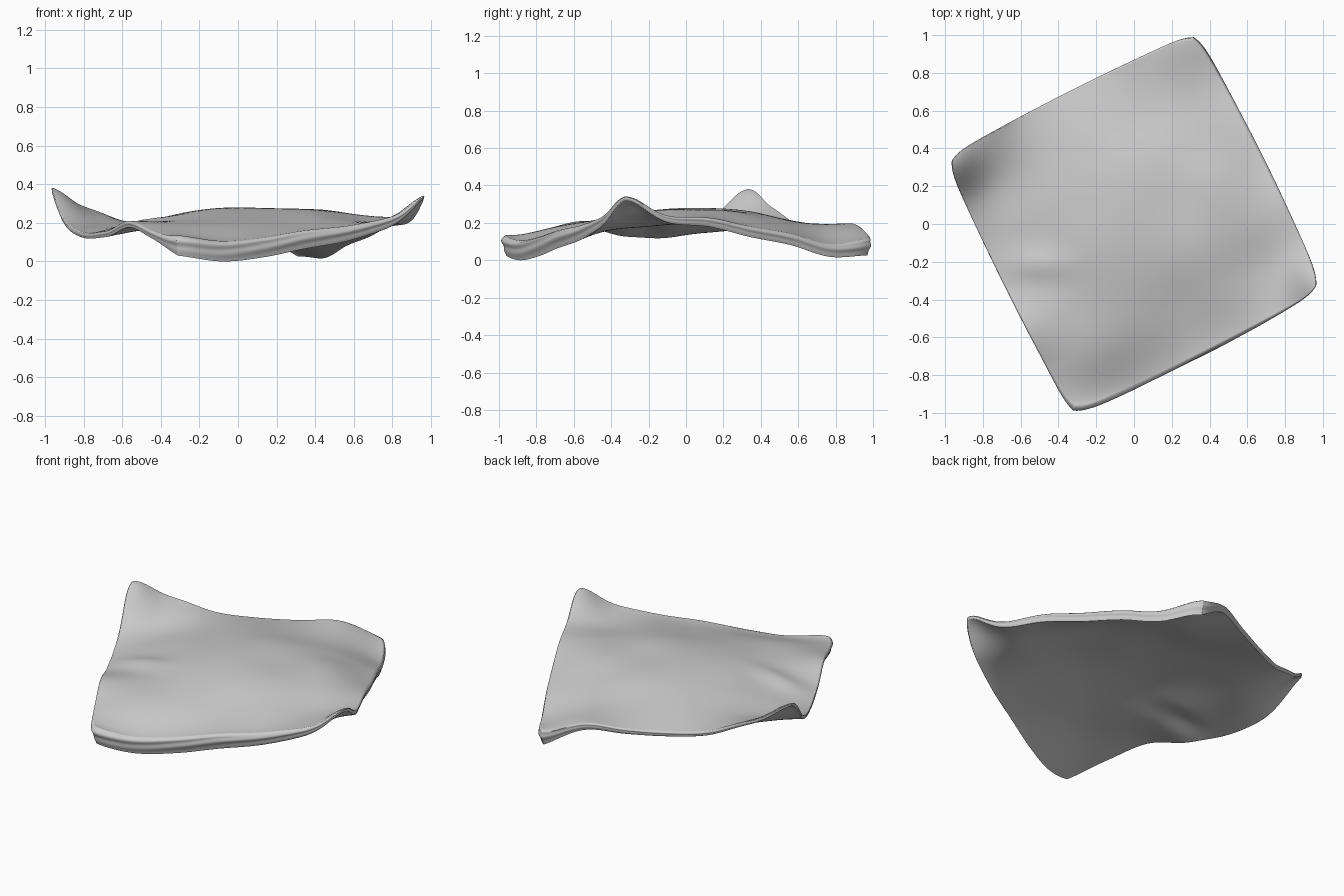
import bpy
import bmesh
import math
from mathutils import Vector

cube = bpy.data.objects.get("Cube")
if cube:
    bpy.data.objects.remove(cube, do_unlink=True)

# Height of the draped cloth in hundredths, from the back edge to the front edge
HEIGHTS = [
    [25, 26, 19, 17, 17, 18, 8],
    [18, 18, 20, 22, 20, 17, 6],
    [14, 18, 23, 26, 25, 21, 12],
    [15, 19, 25, 27, 26, 25, 16],
    [20, 20, 23, 25, 26, 24, 21],
    [15, 17, 18, 19, 21, 20, 22],
    [9, 6, 8, 12, 15, 20, 25],
]
SIDE_U = Vector((1.31, 0.655, 0))
SIDE_V = Vector((0.67, -1.335, 0))
CELLS = 72


def spline(values, t):
    """Smooth curve through evenly spaced values, t from 0 to 1."""
    last = len(values) - 1
    i = min(int(t * last), last - 1)
    f = t * last - i
    b, c = values[i], values[i + 1]
    a = values[i - 1] if i > 0 else 2 * b - c
    d = values[i + 2] if i + 2 <= last else 2 * c - b
    return b + f / 2 * (c - a + f * (2 * a - 5 * b + 4 * c - d + f * (3 * (b - c) + d - a)))


def bump(p, x, y, wide, deep):
    return math.exp(-((p.x - x) / wide) ** 2 - ((p.y - y) / deep) ** 2)


def cloth_point(u, v):
    """Middle surface of the cushion, with soft corners and bowed sides."""
    s, t = 2 * u - 1, 2 * v - 1
    a = s * (1.01 + 0.02 * (1 - t * t) - 0.04 * abs(t) ** 14)
    b = t * (1.01 + 0.02 * (1 - s * s) - 0.04 * abs(s) ** 14)
    p = (SIDE_U * a + SIDE_V * b) / 2
    p.z = spline([spline(row, u) for row in HEIGHTS], v) / 100
    # Curled-up corners and a small pinched fold
    p.z += 0.13 * bump(p, -0.97, 0.32, 0.15, 0.16)
    p.z += 0.09 * bump(p, 0.97, -0.32, 0.13, 0.15)
    p.z += 0.025 * bump(p, -0.5, -0.22, 0.17, 0.08)
    return p


def half_thickness(u, v):
    """Thin cloth, fuller along the front edge, left edge and back corner."""
    curled = max((1 - u) * (1 - v), u * v) ** 3
    front = v ** 14 * (1 - u ** 3)
    left = u ** 14 * (1 - v ** 3)
    back_corner = (u * (1 - v)) ** 8
    return 0.017 - 0.008 * curled + 0.036 * front + 0.014 * left + 0.016 * back_corner


# Cushion: upper and lower cloth layers, with finer cells near the rim
bm = bmesh.new()
steps = [0.5 - 0.5 * math.cos(math.pi * i / CELLS) for i in range(CELLS + 1)]
layers = []
for side in (1, -1):
    layers.append([[bm.verts.new(cloth_point(u, v) + Vector((0, 0, side * half_thickness(u, v))))
                    for u in steps] for v in steps])
for layer in layers:
    for j in range(CELLS):
        for i in range(CELLS):
            bm.faces.new((layer[j][i], layer[j][i + 1], layer[j + 1][i + 1], layer[j + 1][i]))

# Side wall: a rolled, lightly rippled band around the rim
n = CELLS
loop = ([(0, i) for i in range(n)] + [(j, n) for j in range(n)]
        + [(n, n - i) for i in range(n)] + [(n - j, 0) for j in range(n)])
rings = []
for k in range(11):
    f = k / 10
    ring = []
    for j, i in loop:
        top, low = layers[0][j][i], layers[1][j][i]
        if k in (0, 10):
            ring.append(low if k else top)
            continue
        p = top.co.lerp(low.co, f)
        depth = (top.co - low.co).length
        out = Vector((p.x, p.y, 0)).normalized()
        ripple = 0.05 * math.sin(12 * f + 6 * p.x)
        ring.append(bm.verts.new(p + out * depth * (0.22 + ripple) * math.sin(math.pi * math.sqrt(f))))
    rings.append(ring)
for upper, lower in zip(rings, rings[1:]):
    for i in range(len(loop)):
        m = (i + 1) % len(loop)
        bm.faces.new((upper[i], upper[m], lower[m], lower[i]))
bmesh.ops.recalc_face_normals(bm, faces=bm.faces)

# Centre on the origin and stand on the ground
low = Vector([min(v.co[a] for v in bm.verts) for a in range(3)])
high = Vector([max(v.co[a] for v in bm.verts) for a in range(3)])
middle = (low + high) / 2
bmesh.ops.translate(bm, verts=bm.verts, vec=(-middle.x, -middle.y, -low.z))

mesh = bpy.data.meshes.new("cushion")
bm.to_mesh(mesh)
bm.free()
cushion = bpy.data.objects.new("cushion", mesh)
bpy.context.collection.objects.link(cushion)

# Plain grey cloth
grey = bpy.data.materials.new("grey_cloth")
grey.use_nodes = True
color = (0.6, 0.6, 0.6, 1)
grey.diffuse_color = color
grey.node_tree.nodes["Principled BSDF"].inputs["Base Color"].default_value = color
mesh.materials.append(grey)

bpy.context.view_layer.objects.active = cushion
cushion.select_set(True)
bpy.ops.object.shade_smooth_by_angle(angle=math.radians(80))
